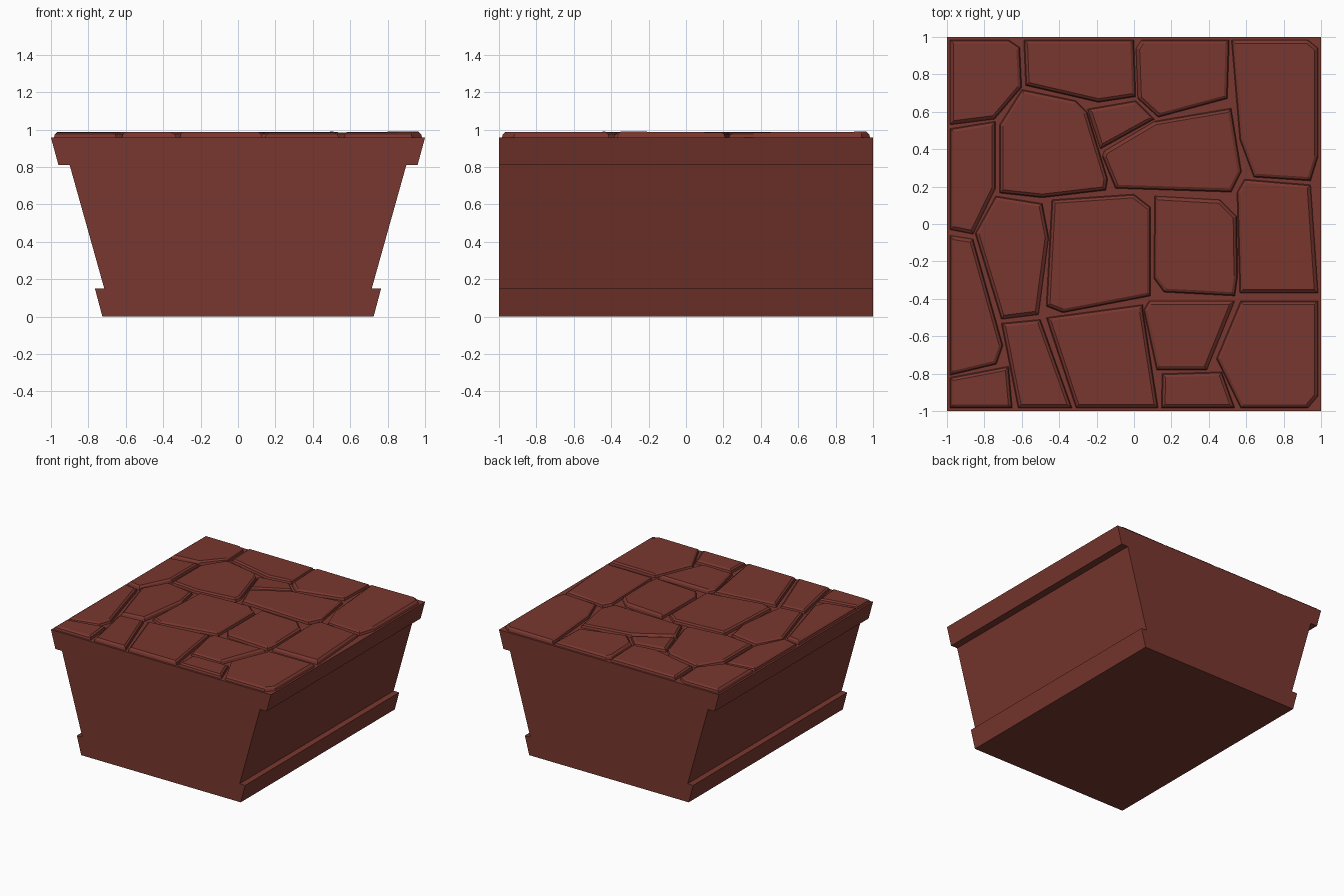
import bpy, bmesh, random

if "Cube" in bpy.data.objects:
    bpy.data.objects.remove(bpy.data.objects["Cube"])

random.seed(4)
FLOOR = 0.957   # level of the gaps between the paving stones

brick = bpy.data.materials.new("red_stone")
brick.diffuse_color = (0.19, 0.038, 0.028, 1)
brick.use_nodes = True
brick.node_tree.nodes["Principled BSDF"].inputs["Base Color"].default_value = brick.diffuse_color


def finish(bm, name):
    mesh = bpy.data.meshes.new(name)
    bm.to_mesh(mesh)
    bm.free()
    mesh.materials.append(brick)
    obj = bpy.data.objects.new(name, mesh)
    bpy.context.collection.objects.link(obj)
    return obj


def make_base():
    # Mirrored cross-section with foot and lip, swept from front to back
    half = [(0.725, 0), (0.765, 0.15), (0.715, 0.15),
            (0.9, 0.81), (0.96, 0.81), (1.0, FLOOR)]
    outline = half + [(-x, z) for x, z in reversed(half)]
    bm = bmesh.new()
    face = bm.faces.new([bm.verts.new((x, -1, z)) for x, z in outline])
    ext = bmesh.ops.extrude_face_region(bm, geom=[face])["geom"]
    bmesh.ops.translate(bm, vec=(0, 2, 0),
                        verts=[v for v in ext if isinstance(v, bmesh.types.BMVert)])
    bmesh.ops.recalc_face_normals(bm, faces=bm.faces)
    finish(bm, "wall_base")


def make_stone(outline, name):
    # Raised stone: steep side, chamfered rim, slightly tilted top
    bm = bmesh.new()
    face = bm.faces.new([bm.verts.new((x, y, FLOOR - 0.002)) for x, y in outline])
    face.normal_update()
    if face.normal.z < 0:
        face.normal_flip()
    for thickness, depth in ((0.006, 0.02), (0.014, 0.01)):
        bmesh.ops.inset_individual(bm, faces=[face], thickness=thickness,
                                   depth=depth, use_even_offset=True)
    c = face.calc_center_median()
    a, b = random.uniform(-0.01, 0.01), random.uniform(-0.01, 0.01)
    for v in face.verts:
        v.co.z += a * (v.co.x - c.x) + b * (v.co.y - c.y)
    finish(bm, name)


# Stone outlines, left to right in each row
back_row = [
    [(-.985, .985), (-.67, .985), (-.61, .945), (-.6, .73), (-.745, .56), (-.985, .53)],
    [(-.59, .985), (0, .985), (.01, .68), (-.19, .65), (-.58, .74)],
    [(.01, .94), (.04, .985), (.51, .985), (.5, .67), (.13, .57), (.02, .67)],
    [(.52, .985), (.93, .985), (.985, .94), (.985, .36), (.945, .23), (.64, .25), (.565, .45)],
]
upper_row = [
    [(-.985, .51), (-.74, .55), (-.74, .19), (-.86, -.055), (-.985, -.03)],
    [(-.6, .72), (-.31, .66), (-.25, .6), (-.14, .24), (-.15, .18), (-.49, .14),
     (-.72, .165), (-.72, .53)],
    [(-.25, .615), (.01, .66), (.11, .56), (-.18, .4)],
    [(-.16, .39), (.11, .55), (.52, .62), (.575, .28), (.52, .17), (-.1, .19), (-.17, .36)],
]
lower_row = [
    [(-.985, -.06), (-.86, -.08), (-.7, -.65), (-.735, -.75), (-.985, -.81)],
    [(-.85, -.05), (-.74, .15), (-.49, .11), (-.455, -.07), (-.51, -.485), (-.71, -.51)],
    [(-.44, .13), (0, .16), (.09, .09), (.09, -.385), (-.38, -.475), (-.47, -.44)],
    [(.11, .15), (.46, .13), (.55, .04), (.555, -.28), (.54, -.385), (.16, -.365), (.105, -.29)],
    [(.59, .24), (.945, .21), (.985, -.37), (.565, -.37), (.55, .17)],
]
front_row = [
    [(-.985, -.82), (-.67, -.76), (-.65, -.985), (-.985, -.985)],
    [(-.71, -.53), (-.5, -.51), (-.33, -.985), (-.62, -.985)],
    [(-.47, -.5), (.05, -.43), (.05, -.47), (.13, -.985), (-.31, -.985)],
    [(.08, -.41), (.54, -.41), (.39, -.78), (.12, -.78), (.05, -.46)],
    [(.15, -.8), (.47, -.79), (.54, -.985), (.145, -.985)],
    [(.57, -.41), (.985, -.41), (.985, -.92), (.93, -.985), (.57, -.985), (.44, -.72)],
]

make_base()
for row_name, row in (("back", back_row), ("upper", upper_row),
                      ("lower", lower_row), ("front", front_row)):
    for i, outline in enumerate(row, 1):
        make_stone(outline, f"{row_name}_paving_stone_{i}")
